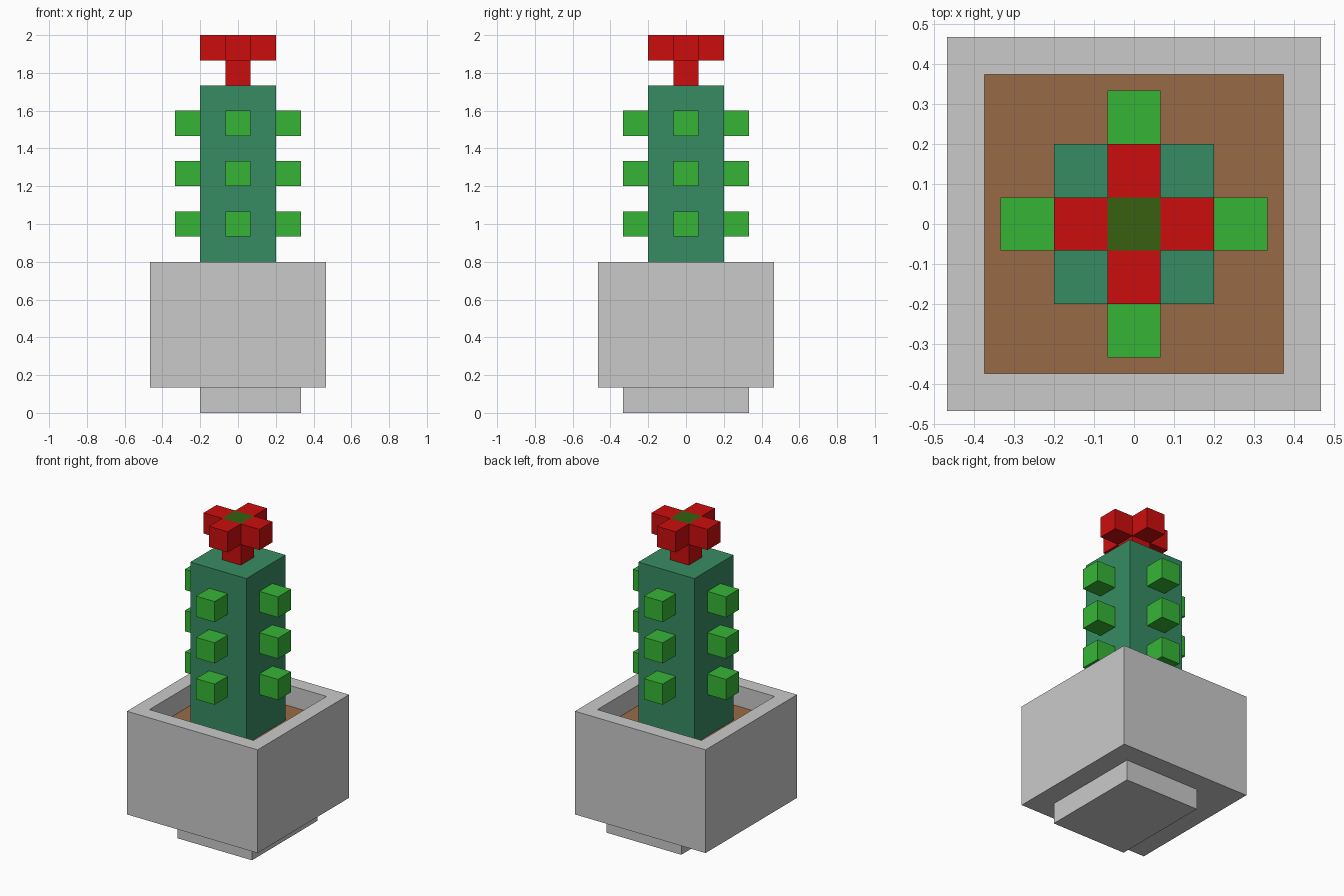
import bpy, bmesh
from mathutils import Vector

if "Cube" in bpy.data.objects:
    bpy.data.objects.remove(bpy.data.objects["Cube"])

U = 2 / 15  # one voxel


def srgb(r, g, b):
    lin = lambda c: c / 12.92 if c <= 0.04045 else ((c + 0.055) / 1.055) ** 2.4
    return (lin(r / 255), lin(g / 255), lin(b / 255), 1)


def material(name, rgb):
    m = bpy.data.materials.new(name)
    m.diffuse_color = srgb(*rgb)
    m.use_nodes = True
    m.node_tree.nodes["Principled BSDF"].inputs["Base Color"].default_value = m.diffuse_color
    return m


GREY = material("pot grey", (202, 202, 202))
BROWN = material("soil brown", (153, 106, 70))
TEAL = material("cactus green", (55, 140, 98))
LIME = material("bud green", (54, 181, 54))
RED = material("petal red", (204, 13, 13))
OLIVE = material("flower centre green", (55, 96, 15))


def box_mesh(lo, hi, hidden=()):
    """Box between two voxel corners, dropping faces that touch another part."""
    bm = bmesh.new()
    bmesh.ops.create_cube(bm, size=1)
    lo, hi = Vector(lo) * U, Vector(hi) * U
    for v in bm.verts:
        v.co = Vector([(lo[i] if v.co[i] < 0 else hi[i]) for i in range(3)])
    bm.normal_update()
    drop = [f for f in bm.faces if any(f.normal.dot(Vector(d)) > 0.9 for d in hidden)]
    bmesh.ops.delete(bm, geom=drop, context='FACES')
    return bm


def finish(name, bm, *mats):
    me = bpy.data.meshes.new(name)
    bm.to_mesh(me)
    bm.free()
    for m in mats:
        me.materials.append(m)
    ob = bpy.data.objects.new(name, me)
    bpy.context.collection.objects.link(ob)
    return ob


def box(name, lo, hi, mat, hidden=()):
    return finish(name, box_mesh(lo, hi, hidden), mat)


UP, DOWN = (0, 0, 1), (0, 0, -1)

# Pot foot, offset to one side
box("pot_foot", (-1.5, -2.5, 0), (2.5, 2.5, 1), GREY, [UP])

# Pot with a recess whose floor is the soil
bm = box_mesh((-3.5, -3.5, 1), (3.5, 3.5, 6))
top = max(bm.faces, key=lambda f: f.calc_center_median().z)
bmesh.ops.inset_region(bm, faces=[top], thickness=U)
floor = bmesh.ops.extrude_discrete_faces(bm, faces=[top])["faces"][0]
bmesh.ops.translate(bm, verts=floor.verts, vec=(0, 0, -U))
floor.material_index = 1
finish("pot_with_soil", bm, GREY, BROWN)

# Cactus trunk
box("cactus_trunk", (-1.5, -1.5, 5), (1.5, 1.5, 13), TEAL, [DOWN])


def side_cube(name, dx, dy, dist, z, mat):
    """Voxel cube on one of the four sides, open towards the middle."""
    c = Vector((dx * dist, dy * dist, z))
    h = Vector((0.5, 0.5, 0.5))
    box(name, c - h, c + h, mat, [(-dx, -dy, 0)])


# Flower stem and centre
box("flower_stem", (-.5, -.5, 13), (.5, .5, 14), RED, [UP, DOWN])
box("flower_centre", (-.5, -.5, 14), (.5, .5, 15), OLIVE,
    [DOWN, (1, 0, 0), (-1, 0, 0), (0, 1, 0), (0, -1, 0)])

# Buds in three rows and petals, on all four sides
for side, dx, dy in (("right", 1, 0), ("left", -1, 0), ("back", 0, 1), ("front", 0, -1)):
    for row, z in enumerate((7.5, 9.5, 11.5), 1):
        side_cube(f"bud_{side}_{row}", dx, dy, 2, z, LIME)
    side_cube(f"petal_{side}", dx, dy, 1, 14.5, RED)
